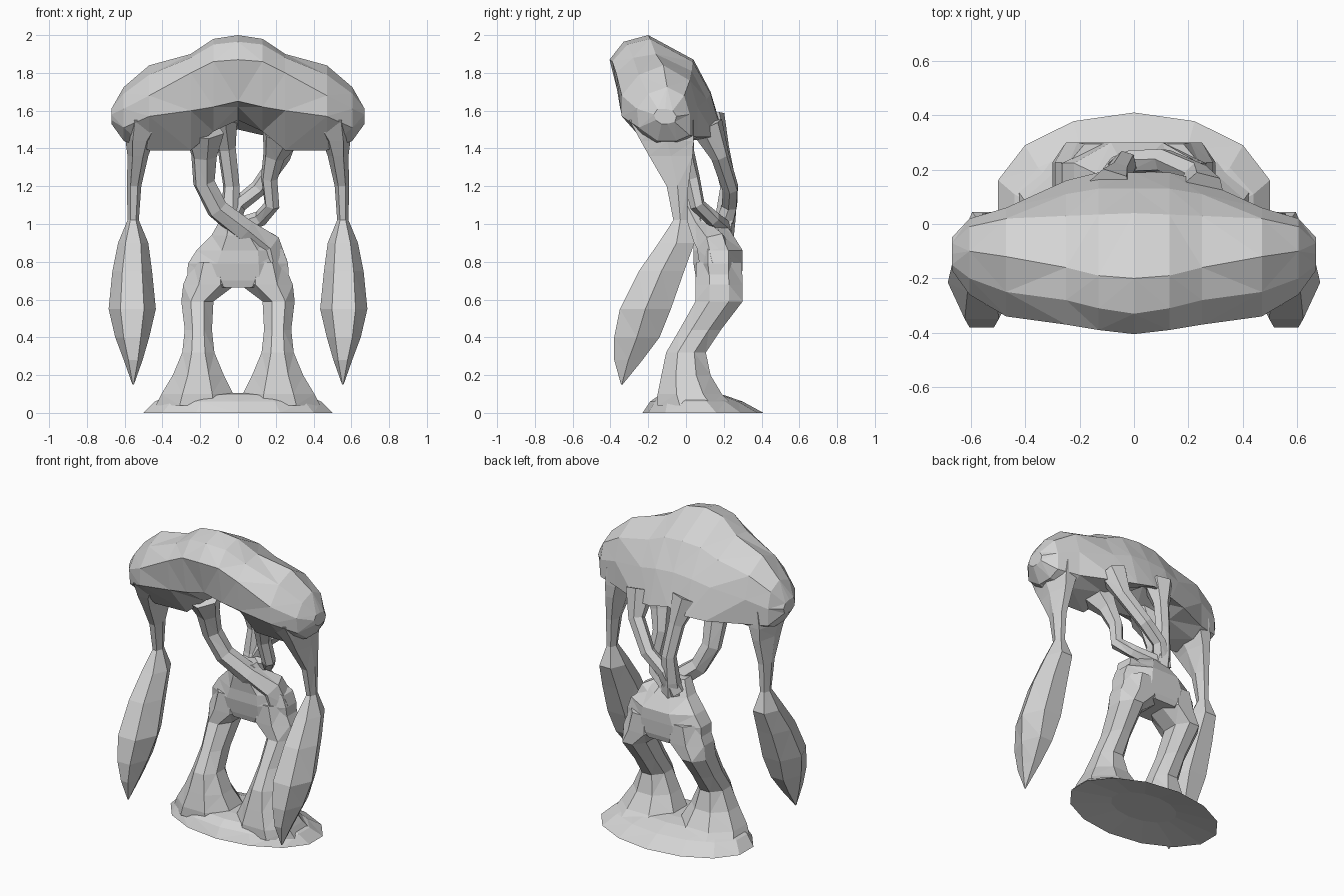
import bpy, bmesh, math
from mathutils import Vector

stone = bpy.data.materials.new("pale grey")
stone.diffuse_color = (0.66, 0.66, 0.66, 1)


def loft(name, rings, mirror=False):
    """Skin a series of equal-length point loops and cap both ends."""
    bm = bmesh.new()
    loops = [[bm.verts.new(p) for p in ring] for ring in rings]
    for a, b in zip(loops, loops[1:]):
        for i in range(len(a)):
            j = (i + 1) % len(a)
            bm.faces.new((a[i], a[j], b[j], b[i]))
    bm.faces.new(loops[0])
    bm.faces.new(loops[-1])
    bmesh.ops.triangulate(bm, faces=bm.faces)
    bmesh.ops.recalc_face_normals(bm, faces=bm.faces)
    mesh = bpy.data.meshes.new(name)
    bm.to_mesh(mesh)
    bm.free()
    mesh.materials.append(stone)
    ob = bpy.data.objects.new(name, mesh)
    bpy.context.collection.objects.link(ob)
    if mirror:
        ob.modifiers.new("mirror", 'MIRROR').use_mirror_merge = False
    return ob


def level_rings(stations, sides, turn=0.0):
    """Horizontal faceted rings from (x, y, z, half width, half depth)."""
    angles = [math.tau * i / sides + turn for i in range(sides)]
    cx = max(math.cos(a) for a in angles)
    sy = max(math.sin(a) for a in angles)
    return [[(x + rx * math.cos(a) / cx, y + ry * math.sin(a) / sy, z)
             for a in angles] for x, y, z, rx, ry in stations]


def vine(name, path, sides=6):
    """Faceted tube following (x, y, z, radius) points."""
    pts = [Vector(p[:3]) for p in path]
    rings = []
    for k, p in enumerate(pts):
        d = (pts[min(k + 1, len(pts) - 1)] - pts[max(k - 1, 0)]).normalized()
        u = d.cross(Vector((0.3, 1, 0.2))).normalized()
        v = d.cross(u)
        rings.append([p + path[k][3] * (u * math.cos(math.tau * i / sides)
                                        + v * math.sin(math.tau * i / sides))
                      for i in range(sides)])
    return loft(name, rings)


# Hunched hood-like torso: side profiles (y, z) from the middle to the shoulder
profiles = [
    (0.00, [(-.20, 2.0), (.04, 1.87), (.13, 1.70), (.19, 1.50),
            (.08, 1.55), (-.18, 1.62), (-.35, 1.65), (-.405, 1.87), (-.33, 1.965)]),
    (0.13, [(-.19, 1.98), (.035, 1.86), (.13, 1.69), (.19, 1.47),
            (.06, 1.50), (-.16, 1.49), (-.35, 1.62), (-.39, 1.86), (-.31, 1.95)]),
    (0.25, [(-.16, 1.90), (.03, 1.81), (.11, 1.66), (.16, 1.46),
            (.02, 1.44), (-.17, 1.39), (-.345, 1.60), (-.37, 1.80), (-.28, 1.88)]),
    (0.47, [(-.12, 1.84), (.02, 1.76), (.06, 1.62), (.06, 1.46),
            (-.02, 1.41), (-.18, 1.39), (-.34, 1.57), (-.34, 1.68), (-.25, 1.79)]),
    (0.605, [(-.10, 1.725), (-.01, 1.68), (.02, 1.58), (.02, 1.47),
             (-.05, 1.44), (-.15, 1.44), (-.25, 1.51), (-.26, 1.61), (-.20, 1.69)]),
    (0.67, [(-.11, 1.61), (-.07, 1.60), (-.05, 1.57), (-.06, 1.54),
            (-.10, 1.53), (-.13, 1.53), (-.16, 1.55), (-.17, 1.58), (-.15, 1.61)]),
]
half = [[(x, y, z) for y, z in prof] for x, prof in profiles]
left = [[(-x, y, z) for x, y, z in ring] for ring in reversed(half[1:])]
loft("torso", left + half)

# Thin upper arms ending in long pointed club hands
loft("arm", level_rings([
    (.48, -.13, 1.55, .13, .17), (.52, -.10, 1.44, .075, .14),
    (.53, -.08, 1.36, .055, .115), (.55, -.045, 1.20, .038, .057),
    (.555, -.03, 1.02, .03, .037), (.555, -.05, .90, .08, .095),
    (.56, -.13, .75, .105, .12), (.56, -.215, .55, .125, .135),
    (.56, -.26, .40, .09, .12), (.555, -.305, .28, .05, .075),
    (.555, -.34, .15, .004, .004)], 6), True)

# Twisting vines joining torso and hips
vine("front_left_vine", [(-.18, -.10, 1.49, .11), (-.18, -.05, 1.36, .07),
                         (-.18, -.01, 1.22, .06), (-.11, .02, 1.08, .06),
                         (.03, .07, .97, .065), (.14, .14, .89, .09),
                         (.17, .17, .78, .1)])
vine("front_right_vine", [(.23, -.06, 1.47, .11), (.19, -.01, 1.36, .06),
                          (.165, .03, 1.24, .045), (.18, .06, 1.10, .042),
                          (.12, .14, 1.03, .042), (-.02, .20, .98, .05),
                          (-.10, .18, .82, .07)])
vine("back_middle_vine", [(-.09, .12, 1.56, .09), (-.06, .18, 1.40, .05),
                          (-.035, .225, 1.20, .045), (-.04, .21, 1.04, .055),
                          (-.03, .17, .88, .08)])
vine("back_right_vine", [(.25, .11, 1.52, .09), (.23, .18, 1.36, .05),
                         (.11, .235, 1.19, .045), (0, .23, 1.10, .045),
                         (-.06, .19, .96, .06)])

# Pelvis bridging the two legs
turn = math.pi / 8
loft("pelvis", level_rings([
    (-.02, .11, 1.03, .07, .08), (0, .14, .94, .14, .11),
    (.01, .17, .86, .23, .13), (0, .17, .79, .265, .13),
    (0, .175, .70, .27, .12), (0, .175, .665, .17, .11)], 8, turn))

# Bent legs flaring toward the ground
loft("leg", level_rings([
    (.14, .175, .80, .10, .12), (.15, .175, .68, .14, .125),
    (.215, .175, .59, .085, .125), (.21, .075, .44, .072, .11),
    (.21, .0, .32, .085, .105), (.21, .0, .20, .135, .13),
    (.215, .02, .10, .19, .17), (.22, .05, .04, .215, .2)], 8, turn), True)

# Spreading root-like base with a slightly hollow underside
loft("base", level_rings([
    (0, .09, .035, .22, .14), (0, .09, 0, .50, .32), (0, .055, .06, .44, .245),
    (0, .03, .095, .36, .17), (0, .03, .105, .12, .09)], 14, math.pi / 14))
